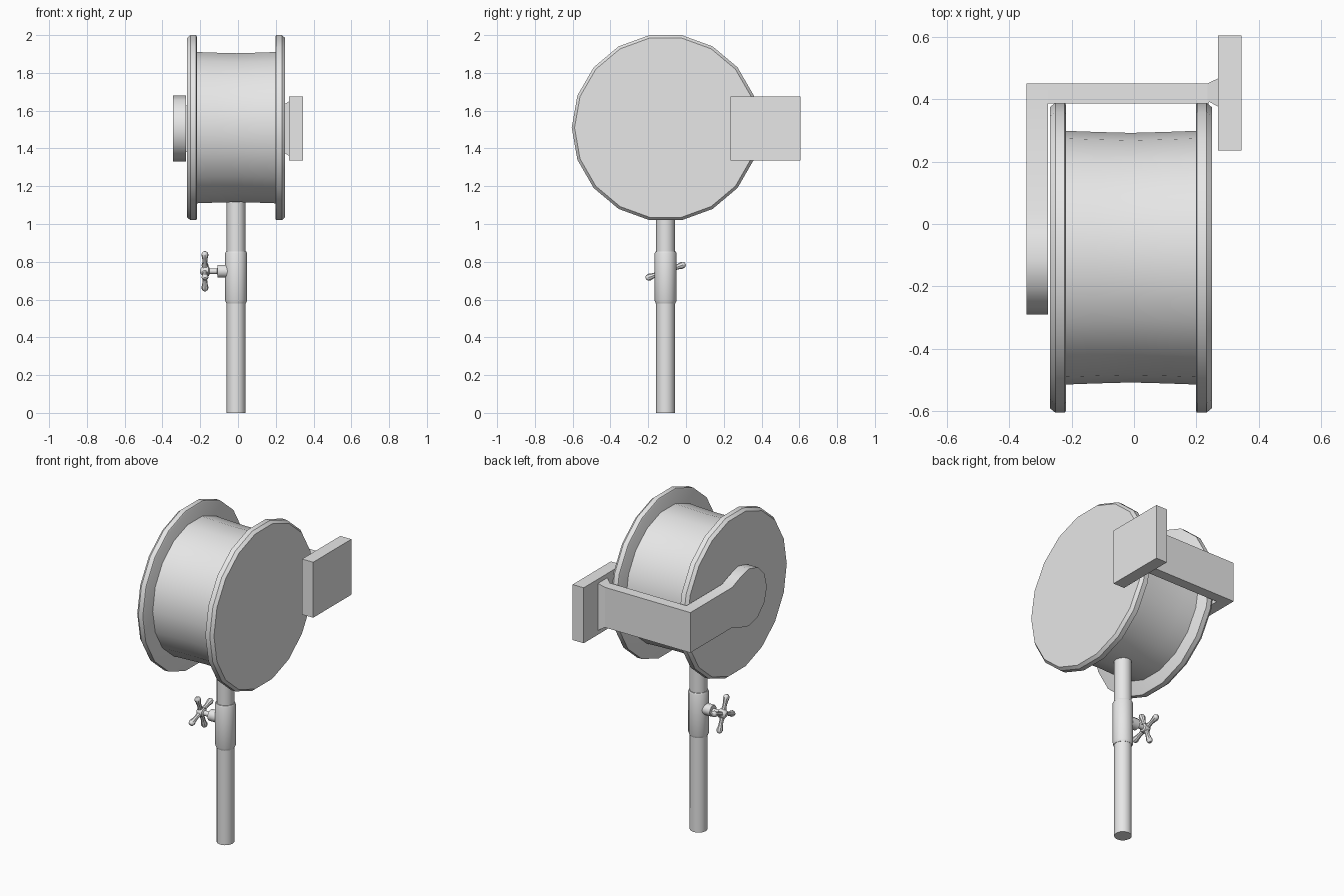
import bpy, bmesh
from math import sin, cos, pi, radians
from mathutils import Vector

if "Cube" in bpy.data.objects:
    bpy.data.objects.remove(bpy.data.objects["Cube"])

grey = bpy.data.materials.new("plain_grey")
grey.use_nodes = True
grey.diffuse_color = (0.8, 0.8, 0.8, 1)
grey.node_tree.nodes["Principled BSDF"].inputs["Base Color"].default_value = (0.8, 0.8, 0.8, 1)

X, Y, Z = Vector((1, 0, 0)), Vector((0, 1, 0)), Vector((0, 0, 1))
AXLE = Vector((0, -0.108, 1.51))
POST = Vector((-0.01, -0.108, 0))
VALVE = Vector((0, -0.108, 0.75))


def finish(name, bm, smooth=True):
    bmesh.ops.recalc_face_normals(bm, faces=bm.faces)
    mesh = bpy.data.meshes.new(name)
    bm.to_mesh(mesh)
    bm.free()
    mesh.materials.append(grey)
    obj = bpy.data.objects.new(name, mesh)
    bpy.context.collection.objects.link(obj)
    if smooth:
        bpy.ops.object.select_all(action='DESELECT')
        obj.select_set(True)
        bpy.context.view_layer.objects.active = obj
        bpy.ops.object.shade_smooth_by_angle(angle=radians(35))
    return obj


def loft(name, rings, smooth=True):
    """Skin a row of equal point loops and cap both ends."""
    bm = bmesh.new()
    loops = [[bm.verts.new(p) for p in ring] for ring in rings]
    n = len(loops[0])
    for a, b in zip(loops, loops[1:]):
        for i in range(n):
            j = (i + 1) % n
            bm.faces.new((a[i], a[j], b[j], b[i]))
    bm.faces.new(loops[0])
    bm.faces.new(loops[-1])
    return finish(name, bm, smooth)


def lathe(name, centre, axis, u, profile, sides):
    """Turn (position along axis, radius) points about an axis."""
    v = axis.cross(u)
    turns = [2 * pi * i / sides for i in range(sides)]
    return loft(name, [[centre + axis * t + (u * cos(a) + v * sin(a)) * r for a in turns]
                       for t, r in profile])


def rect(x, y0, y1, z0, z1):
    return [(x, y0, z0), (x, y1, z0), (x, y1, z1), (x, y0, z1)]


# Reel: slightly waisted drum between two bevelled discs
lathe("drum", AXLE, X, Y,
      [(-0.23, 0.407), (-0.12, 0.403), (-0.01, 0.4), (0.1, 0.403), (0.21, 0.407)], 18)
for name, inner, side in (("right_flange", -0.218, -1), ("left_flange", 0.198, 1)):
    lathe(name, AXLE, X, Y,
          [(inner, 0.49), (inner + side * 0.004, 0.497),
           (inner + side * 0.034, 0.497), (inner + side * 0.052, 0.482)], 18)

# Post and the sleeve around it
lathe("post", POST, Z, X, [(0, 0.05), (1.15, 0.05)], 12)
lathe("sleeve", POST, Z, X,
      [(0.58, 0.052), (0.595, 0.058), (0.845, 0.058), (0.855, 0.054)], 12)

# Valve stem and hub
lathe("valve_stem", VALVE, X, Y,
      [(-0.03, 0.034), (-0.108, 0.034), (-0.11, 0.015), (-0.15, 0.015),
       (-0.155, 0.026), (-0.175, 0.03), (-0.19, 0.024), (-0.2, 0.01)], 12)

# Four handle spokes with swollen tips
for i in range(4):
    a = radians(20 + 90 * i)
    lathe(f"handle_spoke_{i + 1}", VALVE - X * 0.175, Y * cos(a) + Z * sin(a), X,
          [(0.01, 0.016), (0.05, 0.012), (0.075, 0.015),
           (0.092, 0.019), (0.105, 0.015), (0.112, 0.006)], 8)

# Crank: round end flowing into a straight arm
HALF = 0.123
outline = [(0.45, -HALF), (0.45, HALF), (0.045, HALF)]
for deg in range(60, 301, 30):
    outline.append((-0.115 + 0.175 * cos(radians(deg)), 0.175 * sin(radians(deg))))
outline.append((0.045, -HALF))
loft("crank_arm", [[(x, y, 1.505 + z) for y, z in outline] for x in (-0.345, -0.275)])

# Cross bar behind the reel, flared foot and end plate
loft("cross_bar", [rect(x, 0.387, 0.45, 1.505 - HALF, 1.505 + HALF)
                   for x in (-0.28, 0.24)], False)
loft("bar_flare", [rect(0.235, 0.395, 0.45, 1.505 - HALF, 1.505 + HALF),
                   rect(0.272, 0.375, 0.468, 1.36, 1.65)], False)
loft("end_plate", [rect(x, 0.235, 0.605, 1.335, 1.675) for x in (0.27, 0.345)], False)
